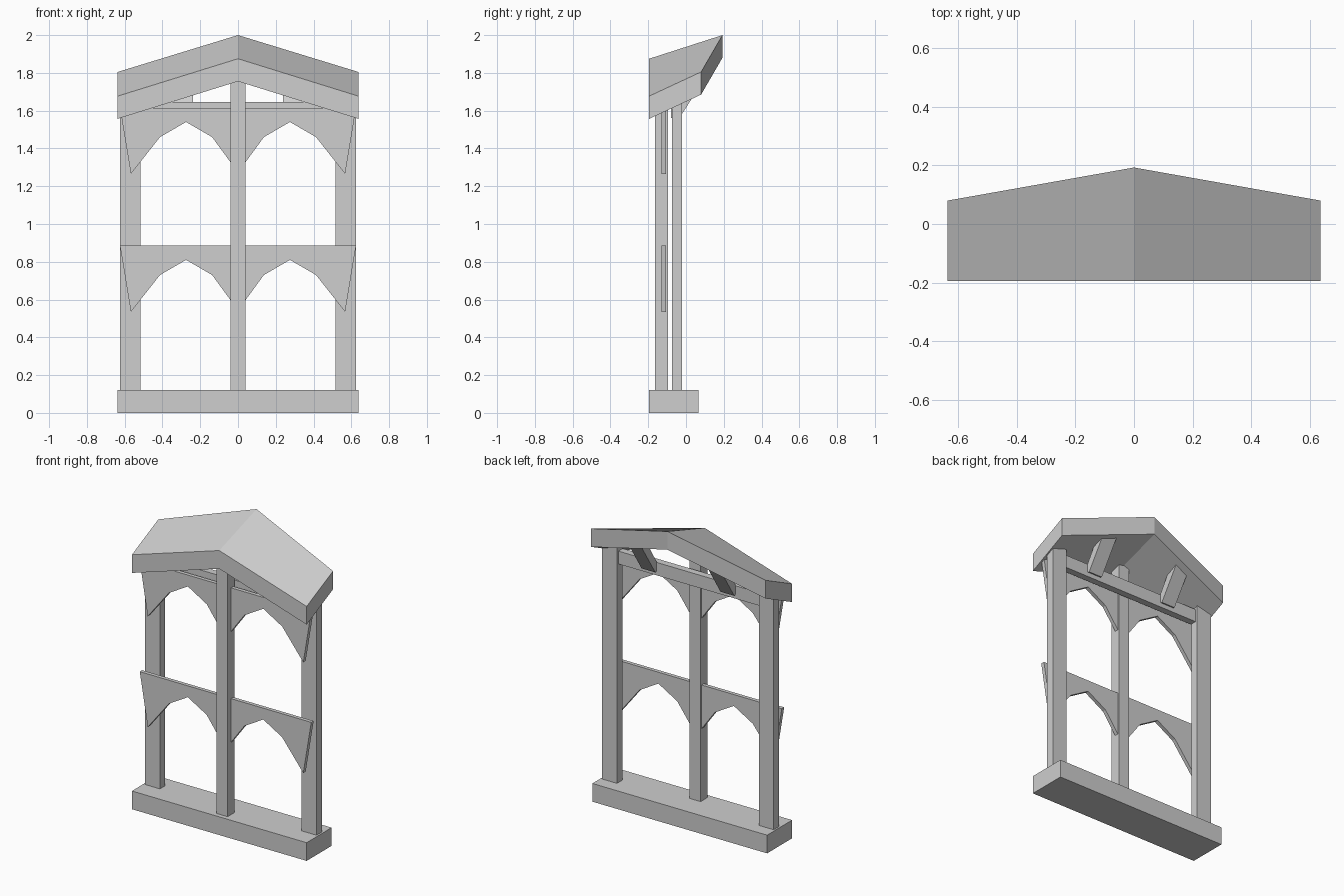
import bpy
import bmesh

if "Cube" in bpy.data.objects:
    bpy.data.objects.remove(bpy.data.objects["Cube"])

grey = bpy.data.materials.new("plain grey")
grey.diffuse_color = (0.62, 0.62, 0.62, 1)
grey.use_nodes = True
grey.node_tree.nodes["Principled BSDF"].inputs["Base Color"].default_value = grey.diffuse_color


def extrude(name, profile, offset):
    """Solid made by sweeping a closed outline of 3D points along an offset."""
    bm = bmesh.new()
    a = [bm.verts.new(p) for p in profile]
    b = [bm.verts.new([c + d for c, d in zip(p, offset)]) for p in profile]
    n = len(a)
    bm.faces.new(a)
    bm.faces.new(b[::-1])
    for i in range(n):
        j = (i + 1) % n
        bm.faces.new((a[j], a[i], b[i], b[j]))
    bmesh.ops.recalc_face_normals(bm, faces=bm.faces)
    return finish(name, bm)


def finish(name, bm):
    mesh = bpy.data.meshes.new(name)
    bm.to_mesh(mesh)
    bm.free()
    mesh.materials.append(grey)
    obj = bpy.data.objects.new(name, mesh)
    bpy.context.collection.objects.link(obj)
    return obj


def box(name, x, y, z):
    outline = [(x[0], y[0], z[0]), (x[1], y[0], z[0]),
               (x[1], y[1], z[0]), (x[0], y[1], z[0])]
    return extrude(name, outline, (0, 0, z[1] - z[0]))


def mirror_x(obj):
    obj.modifiers.new("mirror", 'MIRROR').use_axis[0] = True


# Base slab and posts
box("base", (-0.637, 0.637), (-0.195, 0.065), (0, 0.12))
box("centre_post", (-0.04, 0.04), (-0.165, -0.095), (0.1, 1.8))
mirror_x(box("side_post", (0.517, 0.625), (-0.075, -0.02), (0.1, 1.68)))

# Arched trim panels, upper and lower, both sides
arch = [(0.02, 0), (0.625, 0), (0.567, -0.35), (0.413, -0.155),
        (0.275, -0.075), (0.137, -0.155), (0.02, -0.315)]
for name, top in (("lower_arch", 0.885), ("upper_arch", 1.615)):
    mirror_x(extrude(name, [(x, -0.13, top + z) for x, z in arch], (0, 0.025, 0)))

# Cross beam behind the upper arches
box("cross_beam", (-0.55, 0.55), (-0.08, -0.035), (1.56, 1.645))

# Slanted braces from the beam up to the roof
brace = [(-0.065, 1.60), (-0.02, 1.585), (0.12, 1.80), (0.06, 1.80)]
mirror_x(extrude("roof_brace", [(0.238, y, z) for y, z in brace], (0.1, 0, 0)))

# Gabled roof, rising and deepening towards the ridge at the back
bm = bmesh.new()
layers = []
for drop in (0, 0.12):
    rows = []
    for x, y_back, z_front, z_back in ((-0.637, 0.08, 1.677, 1.805),
                                       (0, 0.193, 1.875, 2.0),
                                       (0.637, 0.08, 1.677, 1.805)):
        rows.append((bm.verts.new((x, -0.195, z_front - drop)),
                     bm.verts.new((x, y_back, z_back - drop))))
    layers.append(rows)
top, low = layers
for i in (0, 1):
    bm.faces.new((top[i][0], top[i + 1][0], top[i + 1][1], top[i][1]))
    bm.faces.new((low[i][0], low[i][1], low[i + 1][1], low[i + 1][0]))
    for k in (0, 1):
        bm.faces.new((top[i][k], low[i][k], low[i + 1][k], top[i + 1][k]))
for i in (0, 2):
    bm.faces.new((top[i][0], top[i][1], low[i][1], low[i][0]))
bmesh.ops.recalc_face_normals(bm, faces=bm.faces)
finish("roof", bm)
